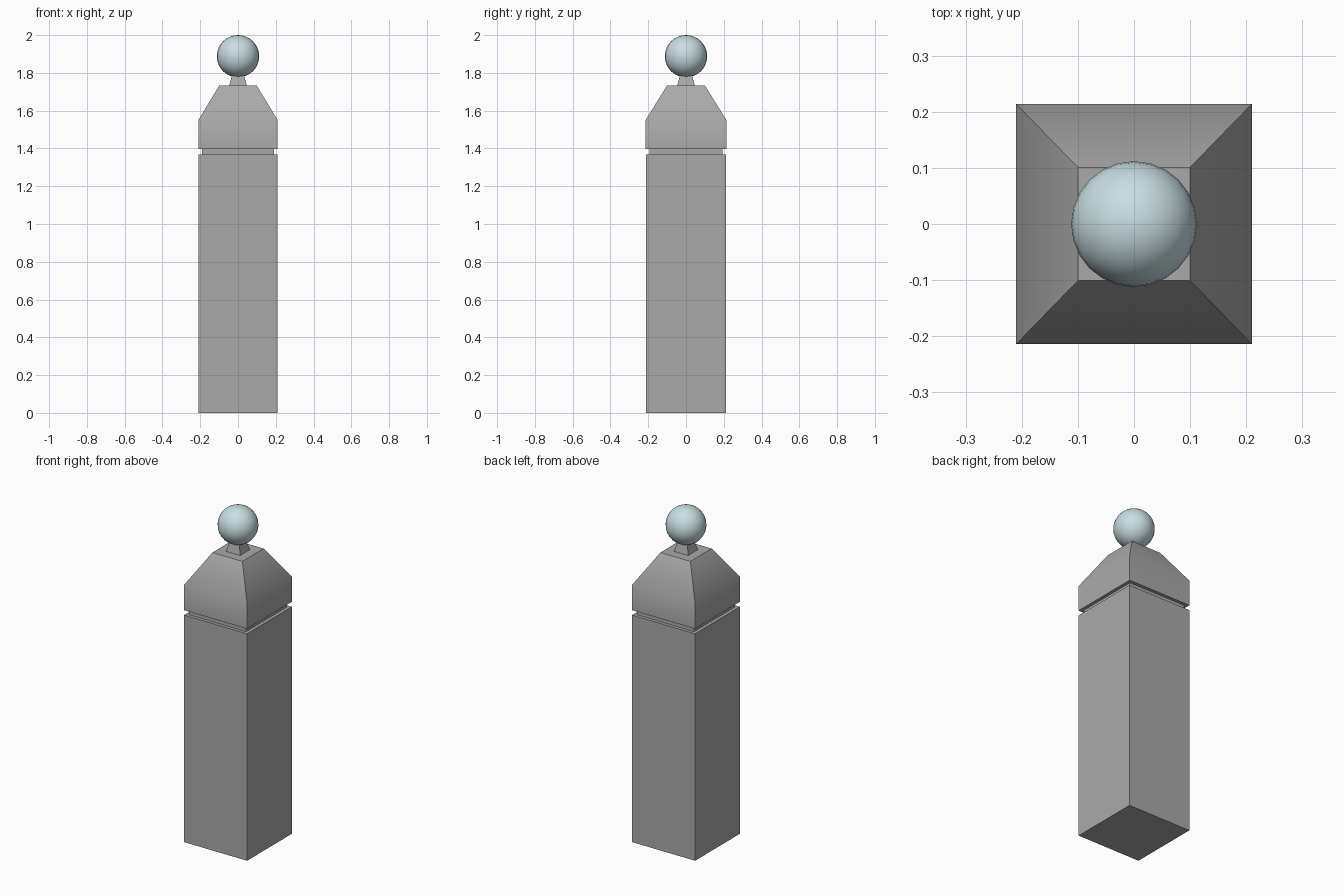
import bpy, bmesh, math

if "Cube" in bpy.data.objects:
    bpy.data.objects.remove(bpy.data.objects["Cube"])


def material(name, rgb):
    m = bpy.data.materials.new(name)
    m.diffuse_color = (*rgb, 1.0)
    m.use_nodes = True
    m.node_tree.nodes["Principled BSDF"].inputs["Base Color"].default_value = m.diffuse_color
    return m


stone = material("grey stone", (0.40, 0.40, 0.40))
glass = material("pale blue glass", (0.58, 0.73, 0.76))


def square_loft(name, rings, mat, smooth_angle=None):
    """Stack rectangular rings (half x, half y, z) into a closed solid."""
    bm = bmesh.new()
    loops = [[bm.verts.new((sx * hx, sy * hy, z))
              for sx, sy in ((-1, -1), (1, -1), (1, 1), (-1, 1))]
             for hx, hy, z in rings]
    for a, b in zip(loops, loops[1:]):
        for i in range(4):
            j = (i + 1) % 4
            bm.faces.new((a[i], a[j], b[j], b[i]))
    bm.faces.new(loops[0][::-1])
    bm.faces.new(loops[-1])
    me = bpy.data.meshes.new(name)
    bm.to_mesh(me)
    bm.free()
    me.materials.append(mat)
    ob = bpy.data.objects.new(name, me)
    bpy.context.collection.objects.link(ob)
    if smooth_angle:
        smooth(ob, smooth_angle)
    return ob


def smooth(ob, angle):
    bpy.ops.object.select_all(action='DESELECT')
    ob.select_set(True)
    bpy.context.view_layer.objects.active = ob
    bpy.ops.object.shade_smooth_by_angle(angle=math.radians(angle))


# Main post
square_loft("post", [(0.21, 0.213, 0), (0.21, 0.213, 1.368)], stone)
# Recessed groove between post and cap
square_loft("groove", [(0.19, 0.194, 1.36), (0.19, 0.194, 1.405)], stone)
# Cap with softly shaded sloping shoulders
square_loft("cap", [(0.21, 0.214, 1.398), (0.21, 0.214, 1.55),
                    (0.10, 0.101, 1.732)], stone, 40)
# Tapered neck under the globe
square_loft("neck", [(0.047, 0.047, 1.73), (0.029, 0.029, 1.80)], stone)

# Globe
bpy.ops.mesh.primitive_uv_sphere_add(segments=24, ring_count=16,
                                     radius=0.112, location=(0, 0, 1.888))
globe = bpy.context.object
globe.name = "globe"
globe.data.materials.append(glass)
smooth(globe, 60)
